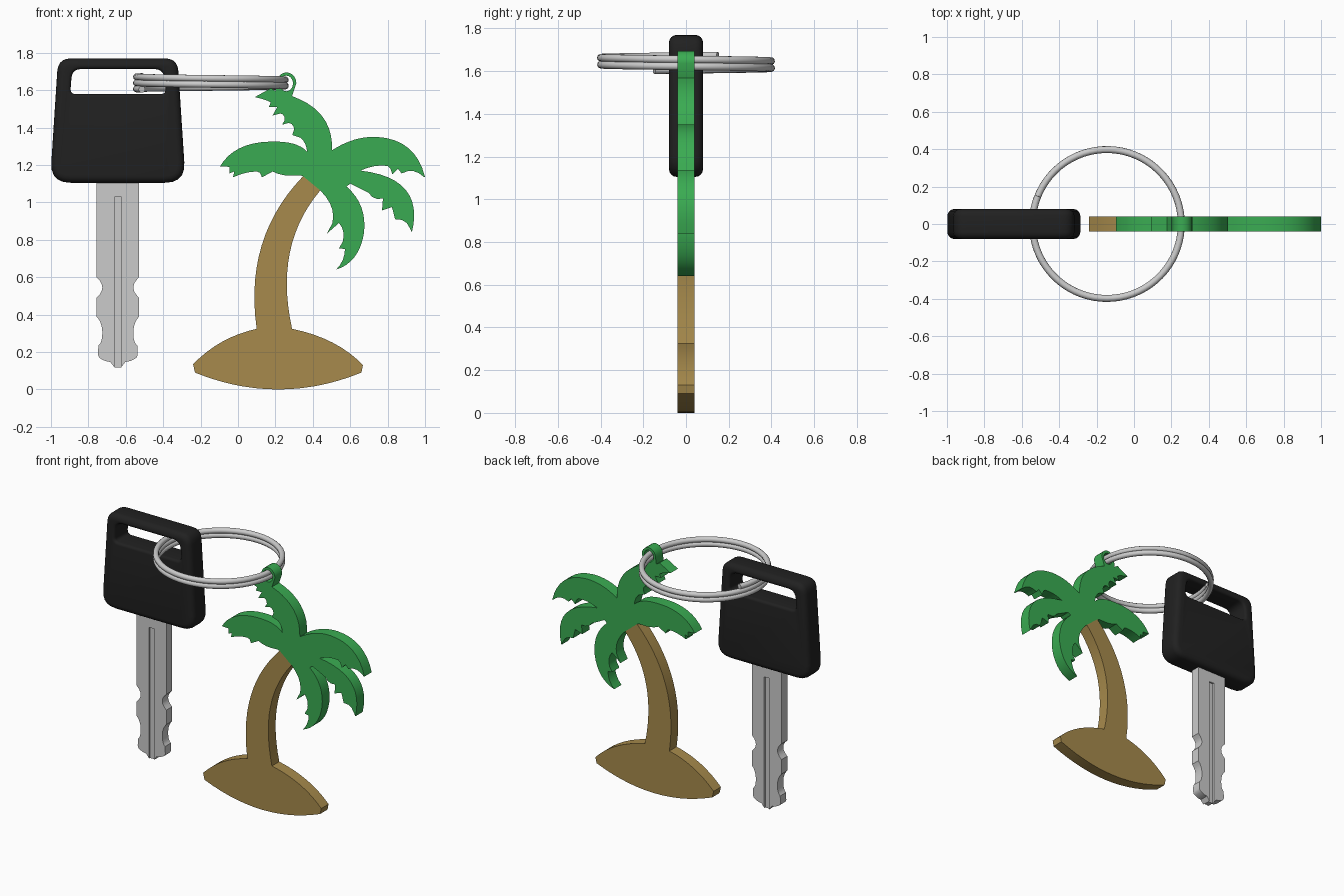
import bpy, bmesh
from math import sin, cos, pi, radians
from mathutils import Vector

if "Cube" in bpy.data.objects:
    bpy.data.objects.remove(bpy.data.objects["Cube"])


def material(name, rgb):
    m = bpy.data.materials.new(name)
    m.diffuse_color = (*rgb, 1)
    m.use_nodes = True
    m.node_tree.nodes["Principled BSDF"].inputs["Base Color"].default_value = m.diffuse_color
    return m


def arc(a, c, b, n=8):
    """Quadratic curve from a to b pulled towards c."""
    a, c, b = Vector(a), Vector(c), Vector(b)
    return [tuple(a * (1 - t) ** 2 + c * 2 * t * (1 - t) + b * t * t)
            for t in (i / n for i in range(n + 1))]


def rounded(corners, radii, n=5):
    """Polygon with curved corners."""
    out = []
    for i, (p, r) in enumerate(zip(corners, radii)):
        p = Vector(p)
        q = Vector(corners[i - 1])
        s = Vector(corners[(i + 1) % len(corners)])
        out += arc(p + (q - p).normalized() * r, p, p + (s - p).normalized() * r, n)
    return out


def activate(ob):
    bpy.ops.object.select_all(action='DESELECT')
    ob.select_set(True)
    bpy.context.view_layer.objects.active = ob


def smooth(ob, angle=35):
    activate(ob)
    bpy.ops.object.shade_smooth_by_angle(angle=radians(angle))


def prism(name, pts, half, mat=None, y=0):
    """Extrude an x-z outline to y +/- half."""
    clean = [p for i, p in enumerate(pts) if (Vector(p) - Vector(pts[i - 1])).length > 1e-4]
    bm = bmesh.new()
    f = bm.faces.new([bm.verts.new((x, y - half, z)) for x, z in clean])
    ext = bmesh.ops.extrude_face_region(bm, geom=[f])['geom']
    bmesh.ops.translate(bm, vec=(0, 2 * half, 0),
                        verts=[v for v in ext if isinstance(v, bmesh.types.BMVert)])
    if len(bm.faces) == len(clean) + 1:
        bm.faces.new([v for v in bm.verts if v.co.y < y])
    bmesh.ops.recalc_face_normals(bm, faces=bm.faces)
    me = bpy.data.meshes.new(name)
    bm.to_mesh(me)
    bm.free()
    ob = bpy.data.objects.new(name, me)
    bpy.context.collection.objects.link(ob)
    if mat:
        me.materials.append(mat)
    return ob


def apply(ob, mod):
    activate(ob)
    bpy.ops.object.modifier_apply(modifier=mod.name)


def bevel(ob, width):
    mod = ob.modifiers.new("bevel", 'BEVEL')
    mod.width, mod.segments = width, 4
    mod.limit_method, mod.angle_limit = 'ANGLE', radians(60)
    apply(ob, mod)


def cut(ob, cutter):
    mod = ob.modifiers.new("cut", 'BOOLEAN')
    mod.operation = 'DIFFERENCE'
    mod.solver = 'EXACT'
    mod.object = cutter
    cutter.hide_render = True
    apply(ob, mod)
    bpy.data.objects.remove(cutter)


black = material("black_plastic", (0.015, 0.015, 0.015))
green = material("green", (0.042, 0.41, 0.084))
tan = material("tan", (0.385, 0.255, 0.072))
KX = -0.6425  # key centre line

# Key head: rounded slab with a softened slot
head = prism("key_head", rounded([(-0.962, 1.77), (-0.323, 1.77), (-0.28, 1.105), (-1.005, 1.105)],
                                 [0.07, 0.07, 0.11, 0.11]), 0.08, black)
bevel(head, 0.037)
cut(head, prism("slot_cutter", rounded([(-0.887, 1.713), (-0.398, 1.713), (-0.385, 1.579), (-0.897, 1.579)],
                                       [0.05, 0.05, 0.03, 0.03]), 0.2))
bevel(head, 0.018)
smooth(head)

# Key blade: mirrored wavy profile with a groove on each face
side = [(0.114, 1.12), (0.114, 0.603)]
side += arc((0.114, 0.60), (0.052, 0.545), (0.114, 0.49), 6)
side += arc((0.114, 0.39), (0.085, 0.36), (0.083, 0.31), 4)
side += arc((0.083, 0.30), (0.083, 0.25), (0.104, 0.235), 4)
side += [(0.106, 0.185)] + arc((0.10, 0.17), (0.075, 0.15), (0.04, 0.147), 4) + [(0.018, 0.118)]
blade = prism("key_blade", [(KX + x, z) for x, z in side] + [(KX - x, z) for x, z in reversed(side)], 0.032)
for s in (-1, 1):
    cut(blade, prism("groove_cutter", [(KX - 0.019, 0.05), (KX + 0.019, 0.05),
                                       (KX + 0.019, 1.03), (KX - 0.019, 1.03)], 0.012, y=s * 0.032))
smooth(blade)

# Split ring: just over two turns of round wire
cu = bpy.data.curves.new("split_ring", 'CURVE')
cu.dimensions = '3D'
cu.bevel_depth, cu.bevel_resolution, cu.use_fill_caps = 0.0185, 3, True
N = 150
sp = cu.splines.new('POLY')
sp.points.add(N)
for i, p in enumerate(sp.points):
    t = 764 * i / N
    a = radians(158 + t)
    p.co = (-0.145 + 0.398 * cos(a), 0.398 * sin(a), 1.673 - 0.032 * t / 360, 1)
ring = bpy.data.objects.new("split_ring", cu)
bpy.context.collection.objects.link(ring)
activate(ring)
bpy.ops.object.convert(target='MESH')
smooth(bpy.context.object, 50)

# Palm trunk and island
trunk = arc((-0.23, 0.09), (0.215, -0.09), (0.66, 0.09), 14)
trunk += arc((0.668, 0.13), (0.53, 0.275), (0.289, 0.324))
trunk += arc((0.289, 0.324), (0.19, 0.77), (0.44, 1.064), 14)
trunk += arc((0.348, 1.14), (0.03, 0.81), (0.10, 0.324), 14)
trunk += arc((0.10, 0.324), (-0.10, 0.28), (-0.24, 0.135))
smooth(prism("palm_trunk", trunk, 0.04, tan))

# Palm fronds: smooth upper edges, hooked lower edges
top = arc((0.37, 1.27), (0.365, 1.32), (0.335, 1.345), 4) + [(0.29, 1.36)]
top += arc((0.30, 1.39), (0.30, 1.42), (0.27, 1.425), 3) + [(0.235, 1.415)]
top += arc((0.25, 1.44), (0.25, 1.475), (0.225, 1.475), 3) + [(0.185, 1.465), (0.21, 1.51), (0.165, 1.51)]
top += arc((0.175, 1.535), (0.15, 1.55), (0.09, 1.563), 3) + [(0.176, 1.611), (0.2, 1.595)]
top += [(0.259 + 0.053 * cos(a), 1.637 + 0.058 * sin(a)) for a in (pi - i * pi / 10 for i in range(11))]
top += arc((0.289, 1.568), (0.51, 1.49), (0.503, 1.279), 10)
right = arc((0.503, 1.279), (0.62, 1.355), (0.74, 1.35)) + arc((0.74, 1.35), (0.95, 1.34), (1.0, 1.135))
right += arc((0.995, 1.135), (0.94, 1.19), (0.875, 1.155), 4) + [(0.855, 1.18), (0.825, 1.15), (0.815, 1.18)]
right += arc((0.80, 1.195), (0.73, 1.205), (0.655, 1.17), 4)
middle = arc((0.655, 1.17), (1.0, 1.13), (0.93, 0.84), 12)
middle += arc((0.92, 0.86), (0.90, 0.915), (0.84, 0.91), 3) + [(0.823, 0.975), (0.77, 0.957)]
middle += arc((0.775, 1.02), (0.72, 1.01), (0.70, 1.05), 3) + [(0.60, 1.10)]
lower = arc((0.58, 1.085), (0.69, 0.99), (0.674, 0.84)) + arc((0.674, 0.84), (0.65, 0.68), (0.524, 0.64))
lower += arc((0.545, 0.665), (0.57, 0.70), (0.572, 0.75), 3) + [(0.54, 0.755)]
lower += arc((0.56, 0.79), (0.575, 0.85), (0.54, 0.89), 4) + [(0.476, 0.834)]
lower += arc((0.505, 0.89), (0.525, 0.98), (0.44, 1.064), 5)
left = [(0.348, 1.14)] + arc((0.33, 1.145), (0.24, 1.135), (0.185, 1.165), 4) + [(0.128, 1.134), (0.118, 1.158)]
left += arc((0.10, 1.165), (0.04, 1.165), (-0.027, 1.134), 4) + [(-0.02, 1.165), (-0.045, 1.155), (-0.045, 1.19)]
left += arc((-0.096, 1.193), (-0.02, 1.32), (0.17, 1.325)) + arc((0.17, 1.325), (0.32, 1.33), (0.37, 1.27))
fronds = prism("palm_fronds", top + right + middle + lower + left, 0.04, green)
cut(fronds, prism("loop_cutter", [(0.258 + 0.036 * cos(i * pi / 10), 1.636 + 0.042 * sin(i * pi / 10))
                                  for i in range(20)], 0.1))
smooth(fronds)
